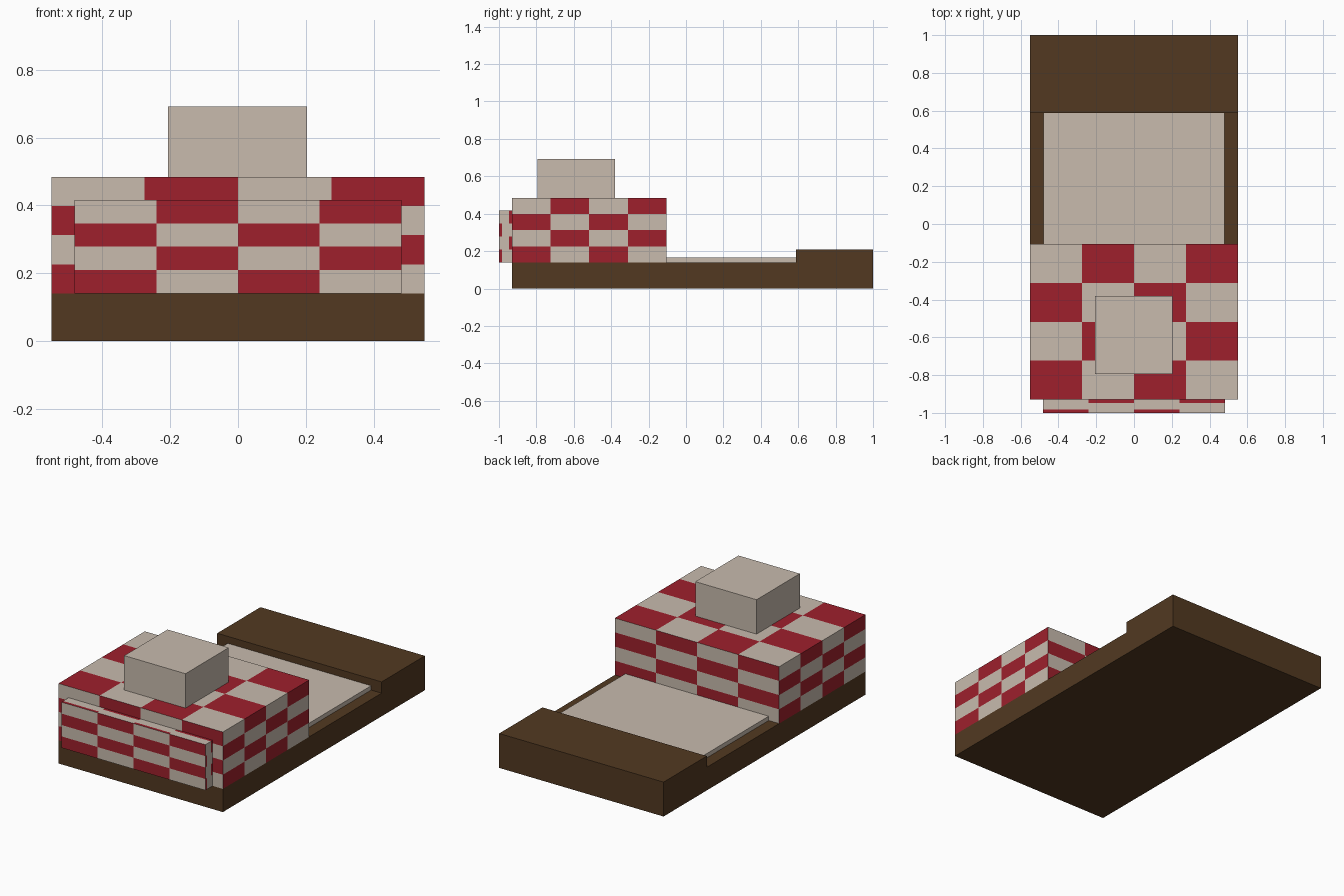
import bpy, bmesh
from mathutils import Vector

if "Cube" in bpy.data.objects:
    bpy.data.objects.remove(bpy.data.objects["Cube"])


def material(name, rgb):
    m = bpy.data.materials.new(name)
    m.diffuse_color = (*rgb, 1)
    m.use_nodes = True
    m.node_tree.nodes["Principled BSDF"].inputs["Base Color"].default_value = m.diffuse_color
    return m


cream = material("cream", (0.578, 0.497, 0.423))
red = material("red", (0.342, 0.0144, 0.0252))
brown = material("dark_brown", (0.0844, 0.0409, 0.0152))


def finish(name, bm, mats):
    bmesh.ops.recalc_face_normals(bm, faces=bm.faces)
    mesh = bpy.data.meshes.new(name)
    bm.to_mesh(mesh)
    bm.free()
    for m in mats:
        mesh.materials.append(m)
    ob = bpy.data.objects.new(name, mesh)
    bpy.context.collection.objects.link(ob)
    return ob


def box(name, lo, hi, mats, checks=0):
    """Box between two corners; checks > 0 splits each side into a checkerboard."""
    lo, hi = Vector(lo), Vector(hi)
    size, mid = hi - lo, (lo + hi) / 2
    bm = bmesh.new()
    bmesh.ops.create_cube(bm, size=1)
    if checks:
        bmesh.ops.subdivide_edges(bm, edges=bm.edges[:], cuts=checks - 1, use_grid_fill=True)
        bm.normal_update()
        thin = size.y < 0.1
        for f in bm.faces:
            n = f.normal
            up = Vector((0, 1, 0)) if abs(n.z) > 0.5 else Vector((0, 0, 1))
            right = up.cross(n)
            c = f.calc_center_median()
            col = int((c.dot(right) + 0.5) * checks)
            row = int((c.dot(up) + 0.5) * checks)
            # red starts at the lower left of every side
            f.material_index = 1 if (col + row) % 2 == 0 else 0
            # narrow edges of a thin panel stay cream along their middle
            if thin and abs(n.y) < 0.5 and abs(c.y) < 0.25:
                f.material_index = 0
    for v in bm.verts:
        v.co = Vector(a * b for a, b in zip(v.co, size)) + mid
    return finish(name, bm, mats)


# Base: stepped side profile extruded across the width
profile = [(-0.93, 0), (1, 0), (1, 0.208), (0.587, 0.208), (0.587, 0.14), (-0.93, 0.14)]
bm = bmesh.new()
side = bm.faces.new([bm.verts.new((-0.55, y, z)) for y, z in profile])
ext = bmesh.ops.extrude_face_region(bm, geom=[side])
bmesh.ops.translate(bm, vec=(1.1, 0, 0),
                    verts=[g for g in ext["geom"] if isinstance(g, bmesh.types.BMVert)])
finish("stepped_base", bm, [brown])

# Flat bed panel behind the cabin
box("bed_panel", (-0.48, -0.105, 0.14), (0.48, 0.587, 0.166), [cream])

# Checkered cabin and front panel
box("cabin", (-0.55, -0.93, 0.14), (0.55, -0.105, 0.484), [cream, red], 4)
box("front_panel", (-0.482, -1, 0.14), (0.482, -0.93, 0.416), [cream, red], 4)

# Plain block on the roof
box("roof_block", (-0.206, -0.793, 0.484), (0.204, -0.38, 0.692), [cream])
